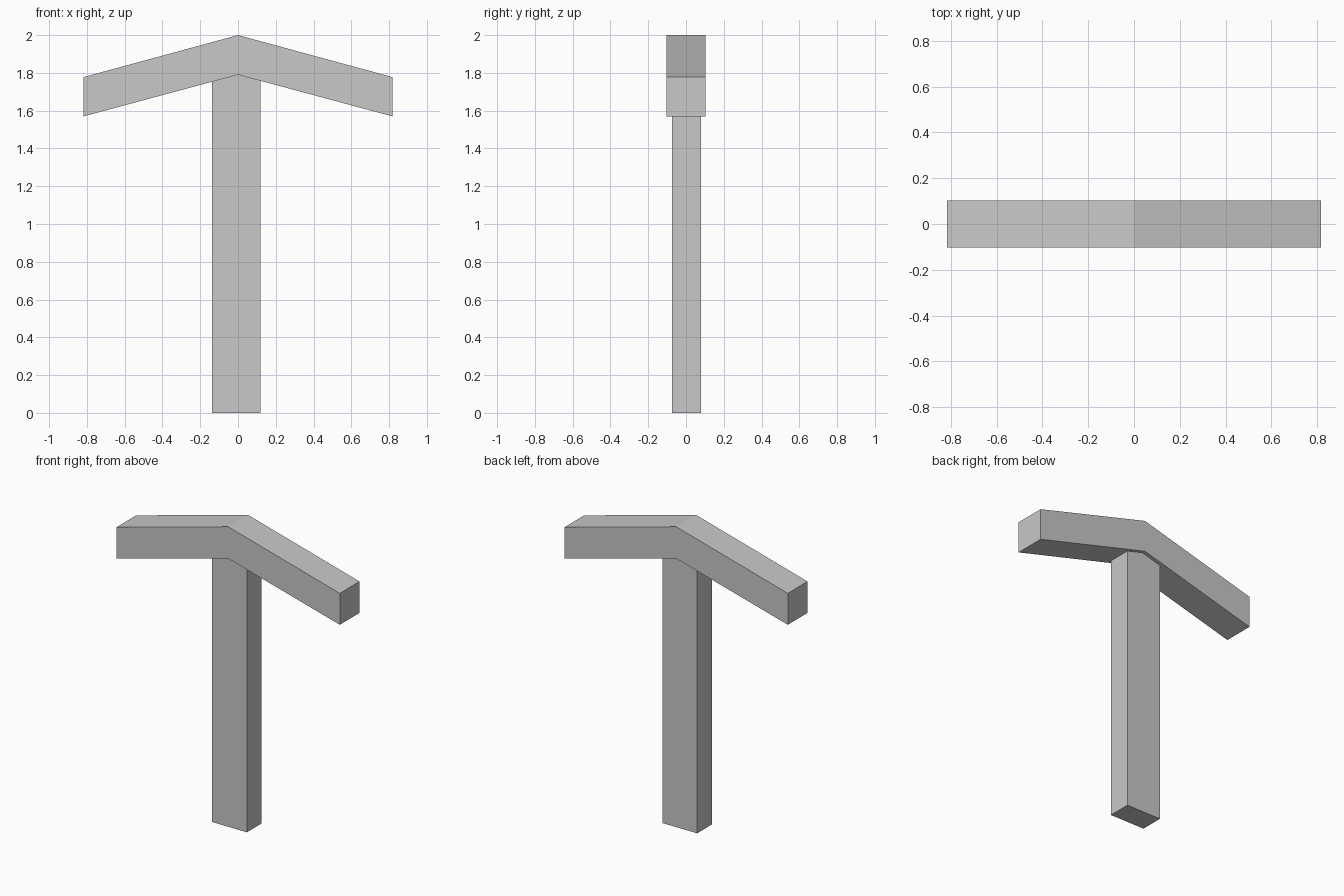
import bpy
import bmesh

cube = bpy.data.objects.get("Cube")
if cube:
    bpy.data.objects.remove(cube, do_unlink=True)

grey = bpy.data.materials.new("plain grey")
grey.use_nodes = True
colour = (0.58, 0.58, 0.58, 1)
grey.diffuse_color = colour
grey.node_tree.nodes["Principled BSDF"].inputs["Base Color"].default_value = colour


def prism(name, profile, y_front, y_back):
    """Extrude an x-z outline from y_front to y_back."""
    bm = bmesh.new()
    face = bm.faces.new([bm.verts.new((x, y_front, z)) for x, z in profile])
    extruded = bmesh.ops.extrude_face_region(bm, geom=[face])["geom"]
    moved = [v for v in extruded if isinstance(v, bmesh.types.BMVert)]
    bmesh.ops.translate(bm, verts=moved, vec=(0, y_back - y_front, 0))
    bmesh.ops.recalc_face_normals(bm, faces=bm.faces)
    mesh = bpy.data.meshes.new(name)
    bm.to_mesh(mesh)
    bm.free()
    mesh.materials.append(grey)
    obj = bpy.data.objects.new(name, mesh)
    bpy.context.collection.objects.link(obj)
    return obj


# Upright handle, ending inside the head
prism("handle", [(-0.137, 0), (0.118, 0), (0.118, 1.81), (-0.137, 1.81)],
      -0.075, 0.079)

# Bent head: the two sloping arms meet in a ridge
prism("head", [(-0.817, 1.57), (0, 1.79), (0.817, 1.57),
               (0.817, 1.778), (0, 2), (-0.817, 1.778)], -0.103, 0.103)
